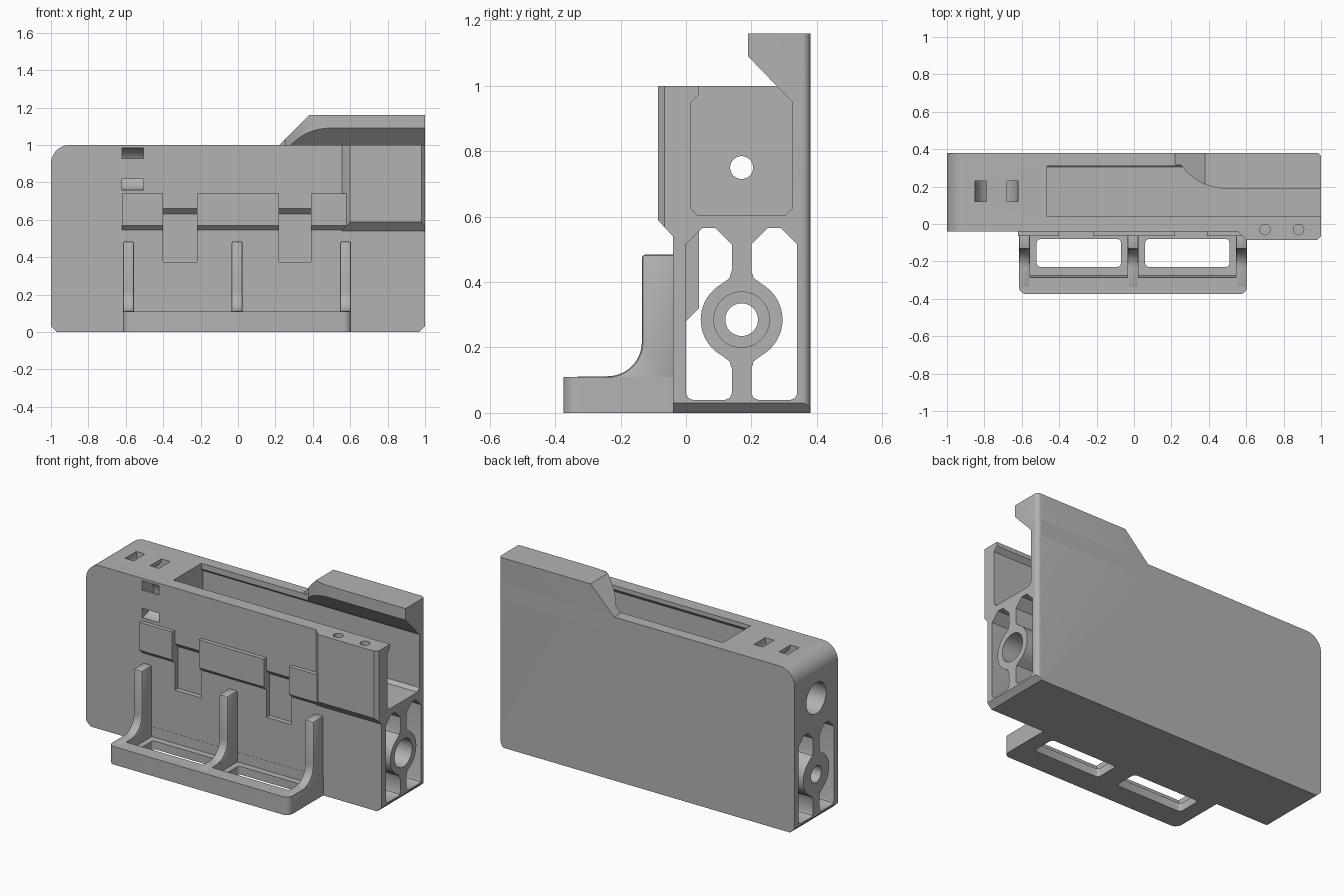
import bpy, bmesh
from math import cos, sin, radians
from mathutils import Vector

cube = bpy.data.objects.get("Cube")
if cube:
    bpy.data.objects.remove(cube, do_unlink=True)

grey = bpy.data.materials.new("plain grey")
grey.use_nodes = True
COLOUR = (0.45, 0.45, 0.45, 1)
grey.diffuse_color = COLOUR
grey.node_tree.nodes["Principled BSDF"].inputs["Base Color"].default_value = COLOUR


def arc(cx, cy, r, a, b, n=12):
    steps = [radians(a + (b - a) * i / n) for i in range(n + 1)]
    return [(cx + r * cos(t), cy + r * sin(t)) for t in steps]


def rect(a0, a1, b0, b1):
    return [(a0, b0), (a1, b0), (a1, b1), (a0, b1)]


def prism(name, axis, pts, lo, hi):
    """Extrude a 2D outline along an axis; the outline uses the other two axes in order."""
    place = {"x": lambda p, d: (d, p[0], p[1]),
             "y": lambda p, d: (p[0], d, p[1]),
             "z": lambda p, d: (p[0], p[1], d)}[axis]
    bm = bmesh.new()
    face = bm.faces.new([bm.verts.new(place(p, lo)) for p in pts])
    new = bmesh.ops.extrude_face_region(bm, geom=[face])["geom"]
    shift = Vector(place((0, 0), hi - lo))
    bmesh.ops.translate(bm, vec=shift, verts=[v for v in new if isinstance(v, bmesh.types.BMVert)])
    bmesh.ops.recalc_face_normals(bm, faces=bm.faces)
    mesh = bpy.data.meshes.new(name)
    bm.to_mesh(mesh)
    bm.free()
    mesh.materials.append(grey)
    obj = bpy.data.objects.new(name, mesh)
    bpy.context.collection.objects.link(obj)
    return obj


def rod(name, axis, centre, r, lo, hi, n=48):
    return prism(name, axis, arc(*centre, r, 0, 360, n)[:-1], lo, hi)


def combine(target, other, operation):
    mod = target.modifiers.new("boolean", "BOOLEAN")
    mod.operation, mod.solver, mod.object = operation, "EXACT", other
    bpy.context.view_layer.objects.active = target
    bpy.ops.object.modifier_apply(modifier=mod.name)
    bpy.data.objects.remove(other, do_unlink=True)


def cut(target, other):
    combine(target, other, "DIFFERENCE")


def add(target, other):
    combine(target, other, "UNION")


def bevel(obj, width, segments):
    mod = obj.modifiers.new("bevel", "BEVEL")
    mod.width, mod.segments = width, segments
    mod.limit_method, mod.angle_limit = "ANGLE", radians(40)
    bpy.context.view_layer.objects.active = obj
    bpy.ops.object.modifier_apply(modifier=mod.name)


# Main housing with a rounded top corner and chamfered lower corners
outline = [(-0.97, 0), (0.97, 0), (1, 0.03), (1, 1)] + arc(-0.9, 0.9, 0.1, 90, 180) + [(-1, 0.03)]
body = prism("housing", "y", outline, -0.04, 0.38)

# Raised front panel, sloped underneath
panel = prism("panel", "z", [(0.545, -0.03), (0.555, -0.04), (0.6, -0.085), (0.98, -0.085),
                             (1, -0.065), (1, -0.03)], 0.535, 1)
cut(panel, prism("slope", "x", [(-0.04, 0.54), (-0.1, 0.605), (-0.1, 0.5), (0, 0.5), (0, 0.54)], 0.5, 1.1))
add(body, panel)

# Raised clip plates
for x0, x1 in ((-0.62, -0.4), (-0.22, 0.22), (0.39, 0.62)):
    add(body, prism("plate", "x", [(-0.03, 0.74), (-0.065, 0.74), (-0.065, 0.57),
                                   (-0.04, 0.545), (-0.03, 0.545)], x0, x1))

# Open-topped channel with narrow lips
cut(body, prism("channel", "x", [
    (0.04, 1.1), (0.04, 0.975), (0.015, 0.95), (0.015, 0.625), (0.035, 0.605), (0.305, 0.605),
    (0.325, 0.625), (0.325, 0.95), (0.31, 0.965), (0.31, 1.1)], -0.465, 1.1))

# Lengthwise windows either side of the central tube
MID = 0.17
window = ([(0, 0.06), (0.006, 0.046), (0.02, 0.04), (0.12, 0.04), (0.134, 0.046), (0.14, 0.06),
           (0.14, 0.135), (0.133, 0.158)] + arc(MID, 0.285, 0.125, 240, 120, 20) +
          [(0.133, 0.412), (0.14, 0.435), (0.14, 0.515), (0.09, 0.565), (0.05, 0.565), (0, 0.515)])
cut(body, prism("window", "x", window, -1.1, 1.1))
cut(body, prism("window", "x", [(2 * MID - y, z) for y, z in window], -1.1, 1.1))

# Clip sockets, backed by thickened wall inside the window
for x0, x1 in ((-0.4, -0.22), (0.22, 0.39)):
    add(body, prism("backing", "x", [(-0.02, 0.26), (0, 0.28), (0.04, 0.32), (0.04, 0.57), (-0.02, 0.57)],
                    x0 - 0.04, x1 + 0.04))
    cut(body, prism("socket", "x", [(-0.1, 0.375), (-0.01, 0.375), (-0.01, 0.63), (-0.04, 0.66), (-0.1, 0.66)],
                    x0, x1))

# Tube bore with a counterbore
cut(body, rod("bore", "x", (MID, 0.285), 0.05, -1.1, 1.1))
cut(body, rod("counterbore", "x", (MID, 0.285), 0.085, 0.75, 1.1))

# Upper bore, its wide left entry, and a funnel at the channel end
UP = (MID, 0.75)
cut(body, rod("bore", "x", UP, 0.035, -1.1, -0.4))
cut(body, rod("entry", "x", UP, 0.095, -1.1, -0.75))
funnel = rod("funnel", "x", UP, 0.127, -0.6, -0.465, 64)
for v in funnel.data.vertices:
    if v.co.x < -0.5:
        v.co.y = UP[0] + (v.co.y - UP[0]) * 0.27
        v.co.z = UP[1] + (v.co.z - UP[1]) * 0.27
add(funnel, rod("mouth", "x", UP, 0.127, -0.465, -0.44, 64))
cut(body, funnel)

# Curved strap passages in the top and front
cut(body, prism("strap_top", "y", arc(-0.735, 1, 0.115, -195, 15, 24) + arc(-0.735, 1, 0.055, 15, -195, 24),
                0.12, 0.23))
cut(body, prism("strap_front", "x", arc(-0.04, 0.872, 0.113, -105, 105, 24) +
                arc(-0.04, 0.872, 0.055, 105, -105, 24), -0.62, -0.505))

# Pin holes
for x in (0.7, 0.88):
    cut(body, rod("pin_hole", "z", (x, -0.03), 0.028, 0.65, 1.1, 24))

# Overhanging rear guard with a curved lead-in
guard = prism("guard", "x", [(0.38, 0.9), (0.38, 1.16), (0.19, 1.16), (0.19, 1.09),
                             (0.325, 0.95), (0.345, 0.9)], 0.1, 1)
combine(guard, prism("ramp", "y", [(0.21, 0.8), (0.21, 0.99), (0.22, 1), (0.38, 1.16),
                                   (0.5, 1.2), (1.1, 1.2), (1.1, 0.8)], 0, 0.5), "INTERSECT")
guard_edge = arc(0.49, 0.48, 0.29, 215, 270, 14)
combine(guard, prism("lead_in", "z", guard_edge + [(1.1, 0.19), (1.1, 0.5), (0.1, 0.5), (0.1, 0.33)],
                     0.8, 1.3), "INTERSECT")
add(body, guard)

# Rounded rear corner at the open end
cut(body, prism("corner", "z", arc(0.975, 0.355, 0.025, 0, 90, 6) + [(0.975, 0.4), (1.02, 0.4), (1.02, 0.355)],
                -0.1, 1.3))

# Front tray with a rim, sunken floors and two slots
tray_outline = ([(-0.615, -0.035)] + arc(-0.575, -0.335, 0.04, 180, 270, 6) +
                arc(0.565, -0.335, 0.04, 270, 360, 6) + [(0.605, -0.035)])
tray = prism("tray", "z", tray_outline, 0, 0.11)
for x0, x1 in ((-0.555, -0.035), (0.025, 0.545)):
    floor = prism("floor", "z", rect(x0, x1, -0.305, -0.041), 0.05, 0.2)
    for v in floor.data.vertices:
        if v.co.z < 0.1 and v.co.y < -0.2:
            v.co.y += 0.03
    cut(tray, floor)
    slot = prism("slot", "z", rect(x0 + 0.035, x1 - 0.035, -0.23, -0.08), -0.1, 0.2)
    bevel(slot, 0.02, 3)
    cut(tray, slot)

# Upright curved ribs
rib_outline = ([(-0.03, 0.01), (-0.34, 0.01), (-0.34, 0.112)] + arc(-0.24, 0.217, 0.105, 270, 360, 14) +
               [(-0.135, 0.485), (-0.03, 0.485)])
ribs = []
for name, x in (("right_rib", -0.585), ("middle_rib", -0.005), ("left_rib", 0.575)):
    rib = prism(name, "x", rib_outline, x - 0.03, x + 0.03)
    bevel(rib, 0.012, 2)
    ribs.append(rib)

# Shading: smooth curves, crisp edges
bpy.ops.object.select_all(action="DESELECT")
for obj in [body, tray] + ribs:
    obj.select_set(True)
bpy.context.view_layer.objects.active = body
bpy.ops.object.shade_smooth_by_angle(angle=radians(30))
